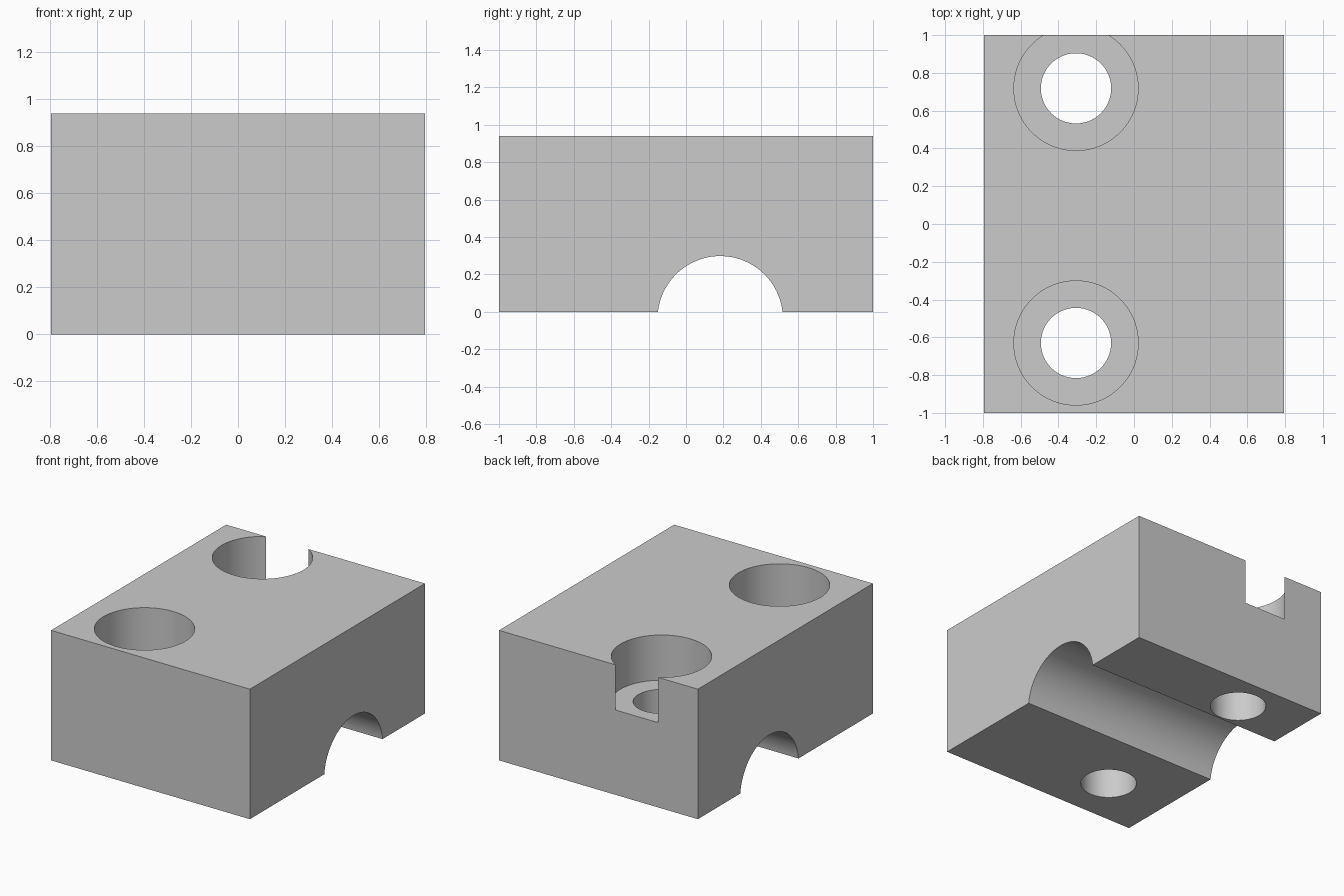
import bpy
import math

cube = bpy.data.objects.get("Cube")
if cube:
    bpy.data.objects.remove(cube, do_unlink=True)

WIDTH, LENGTH, HEIGHT = 1.59, 2.0, 0.94
HOLE_X = -0.307
HOLE_YS = (-0.63, 0.718)
HOLE_R, BORE_R, BORE_DEPTH = 0.186, 0.329, 0.327
GROOVE_Y, GROOVE_Z, GROOVE_R = 0.183, -0.037, 0.335

grey = bpy.data.materials.new("light grey")
grey.use_nodes = True
colour = (0.6, 0.6, 0.6, 1)
grey.diffuse_color = colour
grey.node_tree.nodes["Principled BSDF"].inputs["Base Color"].default_value = colour

# Main block
bpy.ops.mesh.primitive_cube_add(size=1, location=(0, 0, HEIGHT / 2))
block = bpy.context.object
block.name = "mounting_block"
block.scale = (WIDTH, LENGTH, HEIGHT)
bpy.ops.object.transform_apply(location=True, rotation=False, scale=True)
block.data.materials.append(grey)


def cut_cylinder(radius, depth, location, rotation=(0, 0, 0)):
    """Subtract a cylinder from the block."""
    bpy.ops.mesh.primitive_cylinder_add(
        vertices=96, radius=radius, depth=depth, location=location, rotation=rotation)
    cutter = bpy.context.object
    cutter.name = "cutter"
    cutter.hide_render = True
    cutter.data.materials.append(grey)
    mod = block.modifiers.new("cut", 'BOOLEAN')
    mod.operation = 'DIFFERENCE'
    mod.solver = 'EXACT'
    mod.object = cutter
    bpy.context.view_layer.objects.active = block
    bpy.ops.object.modifier_apply(modifier=mod.name)
    bpy.data.objects.remove(cutter, do_unlink=True)


# Counterbored through holes; the rear bore breaks through the back face
for y in HOLE_YS:
    cut_cylinder(BORE_R, 2 * BORE_DEPTH, (HOLE_X, y, HEIGHT))
    cut_cylinder(HOLE_R, 3 * HEIGHT, (HOLE_X, y, HEIGHT / 2))

# Round groove across the underside
cut_cylinder(GROOVE_R, 2 * WIDTH, (0, GROOVE_Y, GROOVE_Z), (0, math.pi / 2, 0))

# Smooth bores with crisp edges
bpy.ops.object.select_all(action='DESELECT')
block.select_set(True)
bpy.context.view_layer.objects.active = block
bpy.ops.object.shade_smooth_by_angle(angle=math.radians(30))
